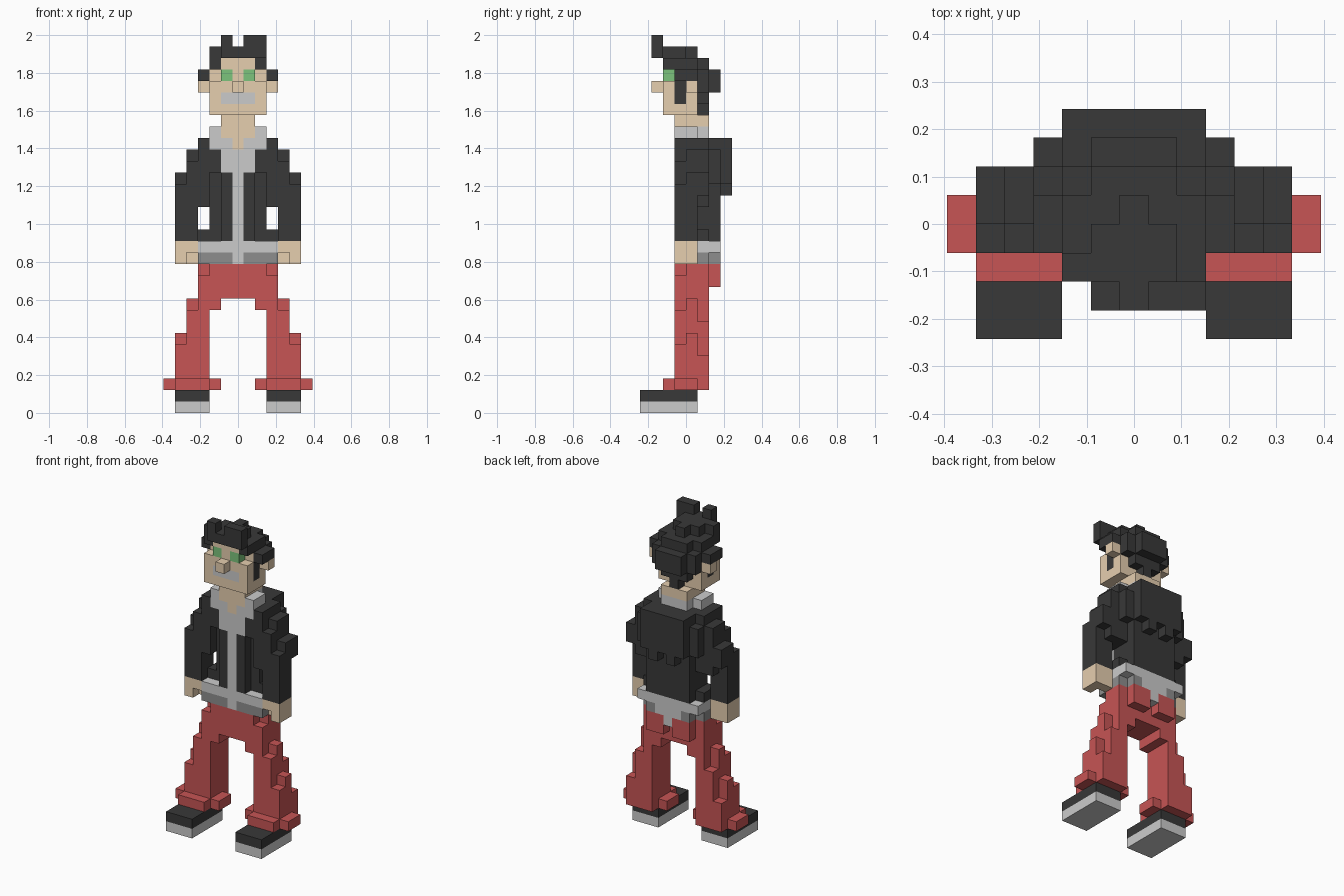
import bpy, bmesh
from mathutils import Vector

if "Cube" in bpy.data.objects:
    bpy.data.objects.remove(bpy.data.objects["Cube"])

V = 2 / 33                      # cube size: the figure is 33 cubes tall
cells = {}                      # (x, y, z) -> part; x = 0 is the centre column


def fill(part, x0, x1, y0, y1, z0, z1, mirror=True):
    """Fill an inclusive block of cubes, mirrored left/right. part None carves."""
    for x in range(x0, x1 + 1):
        for y in range(y0, y1 + 1):
            for z in range(z0, z1 + 1):
                for s in ((1, -1) if mirror else (1,)):
                    if part:
                        cells[s * x, y, z] = part
                    else:
                        cells.pop((s * x, y, z), None)


# Shoes
fill("shoe_soles", 3, 5, -4, 0, 0, 0)
fill("shoe_uppers", 3, 5, -4, 0, 1, 1)

# Trousers: flared cuffs, stepped legs, hips, seat
fill("trousers", 3, 5, -2, 1, 2, 2)
fill("trousers", 2, 6, -1, 0, 2, 2)
for x, top in ((5, 6), (4, 9), (3, 12)):
    for y, drop in ((-1, 1), (0, 0), (1, 2)):
        fill("trousers", x, x, y, y, 3, top - drop)
fill("trousers", 0, 2, -1, 1, 10, 12)
fill("trousers", 2, 2, -1, 1, 9, 9)
fill("trousers", 1, 2, 2, 2, 11, 12)
fill("trousers", 3, 3, 1, 1, 11, 12)
fill("trousers", 0, 0, 1, 2, 12, 12)

# Shirt hem and belt
fill("belt", 0, 3, -1, 1, 13, 13)
fill("belt", 0, 2, 2, 2, 13, 13)
fill("shirt", 0, 3, -1, 2, 14, 14)
fill("shirt", 0, 0, -1, -1, 13, 13)
fill("shirt", 0, 1, 2, 2, 13, 13)
fill("shirt", 0, 0, 2, 2, 12, 12)

# Jacket body with hunched back
fill("jacket", 0, 2, -1, 2, 15, 23)
fill("jacket", 3, 3, 0, 1, 15, 15)
fill("jacket", 3, 3, -1, 1, 18, 23)
fill("jacket", 3, 3, 2, 2, 20, 22)
fill("jacket", 0, 2, 3, 3, 20, 23)
fill("jacket", 1, 1, 3, 3, 19, 19)
fill(None, 2, 2, -1, -1, 15, 20)        # grooves beside the lapels

# Sleeves and hands
fill("jacket", 4, 5, -1, 0, 15, 19)
fill("jacket", 5, 5, 0, 0, 20, 20)
fill("jacket", 5, 5, 1, 1, 19, 20)
fill("jacket", 4, 4, -1, 0, 20, 21)
fill("jacket", 4, 4, 0, 1, 18, 22)
fill("hands", 4, 5, -1, 0, 14, 14)
fill("hands", 5, 5, -1, 0, 13, 13)
fill("hands", 4, 4, 0, 0, 13, 13)

# Shirt front and collar
fill("shirt", 0, 0, -1, -1, 15, 20)
fill("shirt", 0, 1, -1, -1, 21, 22)
fill("shirt", 0, 2, -1, -1, 23, 23)
fill("shirt", 2, 2, -1, 0, 24, 24)
fill("shirt", 0, 1, 1, 1, 24, 24)

# Neck and head
fill("head", 0, 0, -1, -1, 23, 23)
fill("head", 0, 1, -1, 0, 24, 24)
fill("head", 0, 1, -1, 1, 25, 25)
fill("head", 0, 2, -2, 0, 26, 30)
fill(None, 2, 2, -2, -2, 29, 29)        # eye corners
fill("head", 0, 0, -3, -3, 28, 28)      # nose
fill("head", 3, 3, 0, 0, 28, 28)        # ears
fill("mouth", 0, 1, -2, -2, 27, 27)
fill("eyes", 1, 1, -2, -2, 29, 29)

# Hair: sides, back, crown, quiff
fill("hair", 2, 2, -1, -1, 27, 28)
fill("hair", 2, 2, 0, 0, 29, 29)
fill("hair", 3, 3, -1, 0, 29, 29)
fill("hair", 0, 2, 1, 1, 28, 29)
fill("hair", 0, 1, 1, 1, 27, 30)
fill("hair", 0, 0, 1, 1, 26, 26)
fill("hair", 0, 1, 2, 2, 28, 29)
fill("hair", 0, 2, -1, 0, 30, 30)
fill("hair", 2, 2, -2, -2, 30, 30)
fill("hair", 0, 1, -2, -1, 31, 31)
fill("hair", 0, 0, 0, 0, 31, 31)
fill("hair", -2, -2, -2, -2, 31, 31, False)
fill("hair", -1, 2, -3, -3, 31, 31, False)
fill("hair", -1, -1, -3, -3, 32, 32, False)
fill("hair", 1, 2, -3, -3, 32, 32, False)

DARK, SKIN = (0.04, 0.04, 0.04, 1), (0.79, 0.62, 0.43, 1)
MID = (0.27, 0.27, 0.27, 1)
COLORS = {                      # None = plain grey, no material
    "shoe_soles": None, "shoe_uppers": DARK, "trousers": (0.57, 0.09, 0.09, 1),
    "belt": MID, "shirt": None, "jacket": DARK, "hands": SKIN,
    "head": SKIN, "mouth": None, "eyes": (0.2, 0.55, 0.2, 1), "hair": DARK,
}


def build(part, color):
    """Turn one part's cubes into a mesh showing only its outside faces."""
    bm = bmesh.new()
    for (x, y, z), name in cells.items():
        if name != part:
            continue
        centre = Vector((x, y + 0.5, z + 0.5))
        for axis in range(3):
            for sign in (1, -1):
                n = Vector((0, 0, 0))
                n[axis] = sign
                if (x + int(n.x), y + int(n.y), z + int(n.z)) in cells:
                    continue
                u = Vector((0, 0, 0))
                u[(axis + 1) % 3] = 0.5
                w = n.cross(u)
                mid = centre + n * 0.5
                bm.faces.new([bm.verts.new((mid + a * u + b * w) * V)
                              for a, b in ((-1, -1), (1, -1), (1, 1), (-1, 1))])
    bmesh.ops.remove_doubles(bm, verts=bm.verts, dist=1e-4)
    bmesh.ops.dissolve_limit(bm, angle_limit=0.01, verts=bm.verts, edges=bm.edges)
    mesh = bpy.data.meshes.new(part)
    bm.to_mesh(mesh)
    bm.free()
    if color:
        mat = bpy.data.materials.new(part)
        mat.diffuse_color = color
        mat.use_nodes = True
        mat.node_tree.nodes["Principled BSDF"].inputs["Base Color"].default_value = mat.diffuse_color
        mesh.materials.append(mat)
    bpy.context.collection.objects.link(bpy.data.objects.new(part, mesh))


for part, color in COLORS.items():
    build(part, color)
